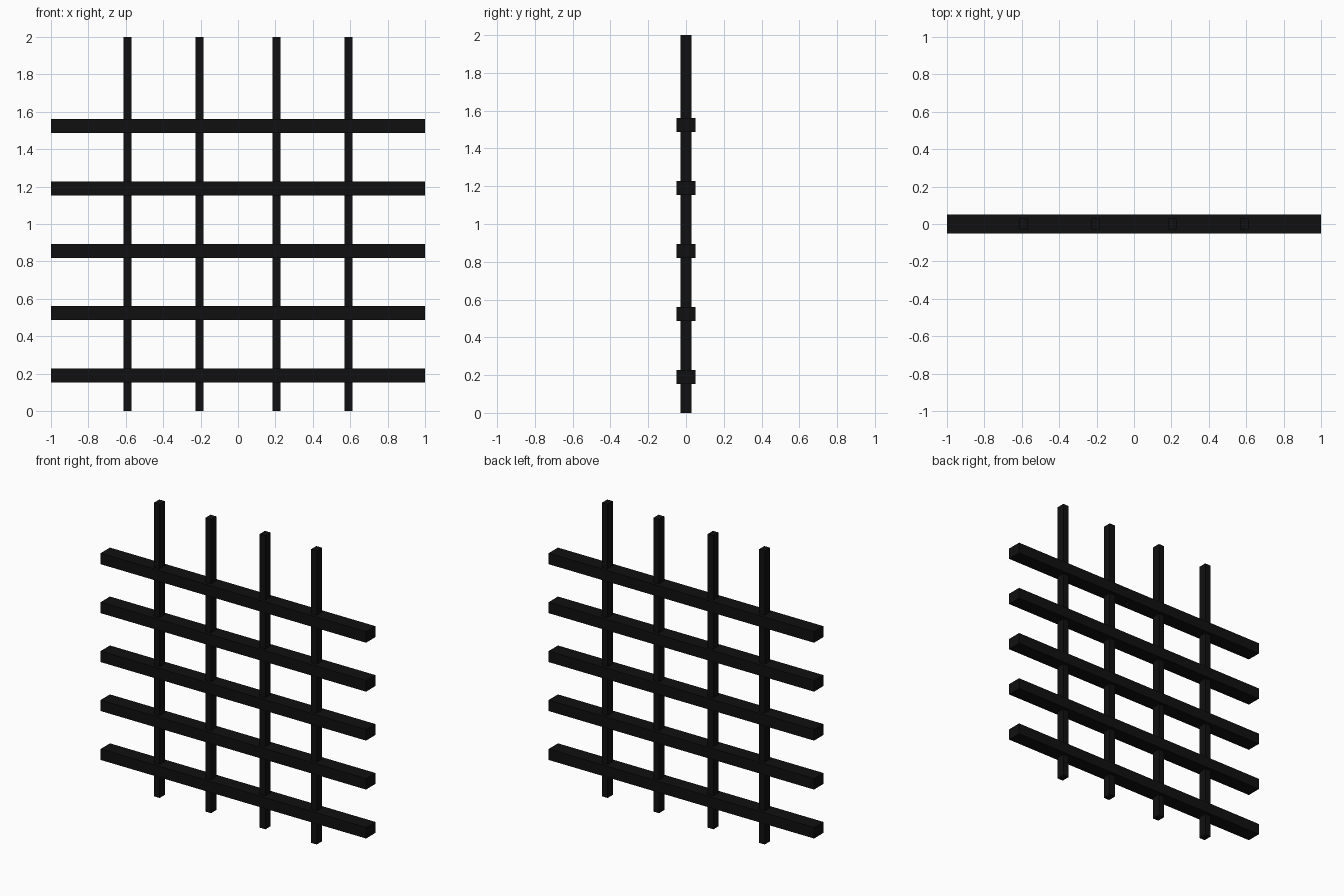
import bpy

if "Cube" in bpy.data.objects:
    bpy.data.objects.remove(bpy.data.objects["Cube"])

black = bpy.data.materials.new("black_iron")
black.diffuse_color = (0.005, 0.005, 0.005, 1)
black.use_nodes = True
black.node_tree.nodes["Principled BSDF"].inputs["Base Color"].default_value = black.diffuse_color


def bar(name, size, location):
    bpy.ops.mesh.primitive_cube_add(size=1, location=location)
    ob = bpy.context.object
    ob.name = name
    ob.scale = size
    bpy.ops.object.transform_apply(location=False, rotation=False, scale=True)
    ob.data.materials.append(black)


# Wide horizontal rails, evenly stacked
for i in range(5):
    bar(f"horizontal_rail_{i + 1}", (2.0, 0.10, 0.075), (0, 0, 0.19 + i / 3))

# Thin upright bars running through the rails
for i, x in enumerate((-0.592, -0.205, 0.205, 0.592)):
    bar(f"upright_bar_{i + 1}", (0.043, 0.057, 2.0), (x, 0, 1.0))
